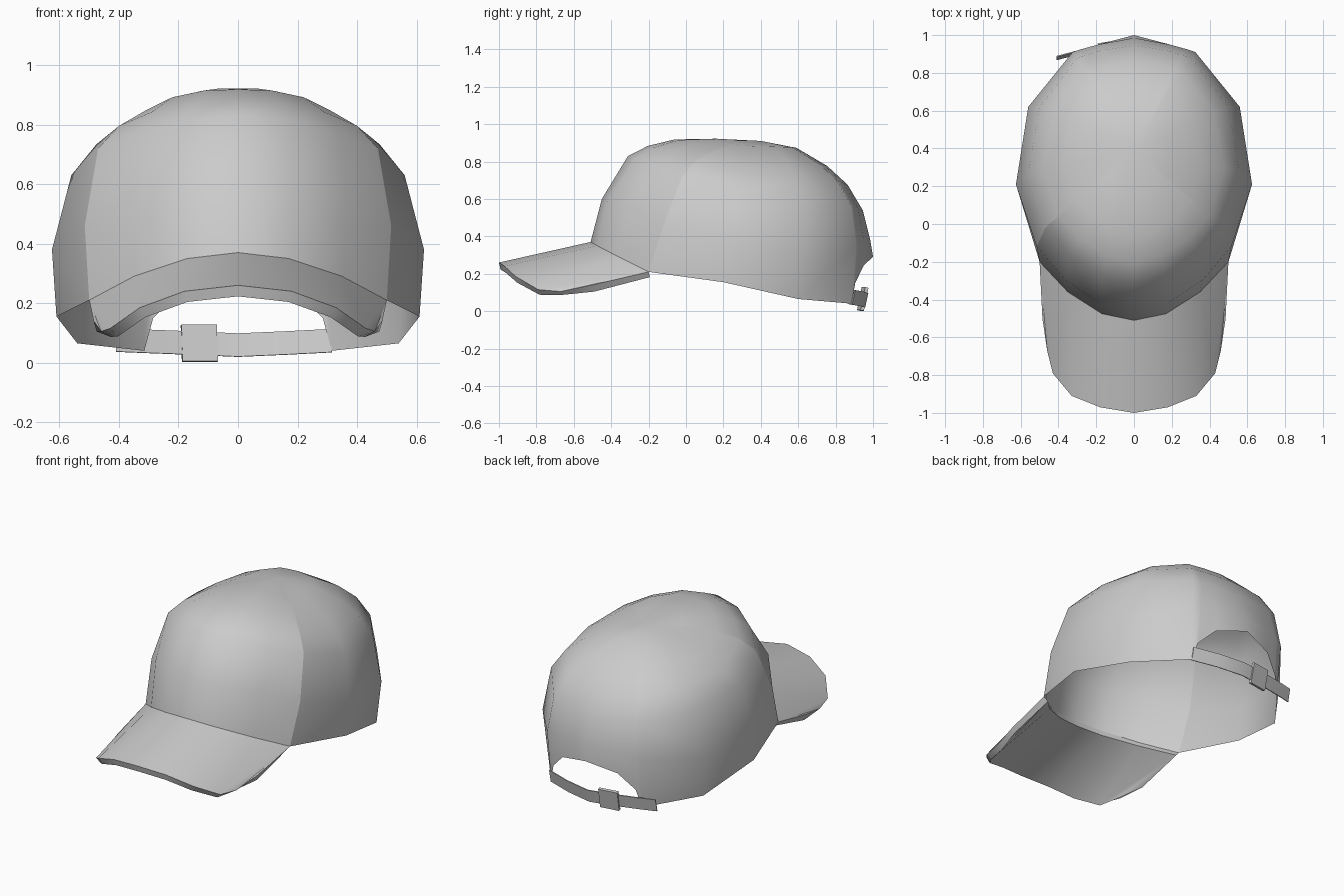
import bpy
from mathutils import Vector

if "Cube" in bpy.data.objects:
    bpy.data.objects.remove(bpy.data.objects["Cube"])


def build(name, verts, faces, mirror=False, thickness=0.0, offset=-1.0, angle=1.05):
    """Make a sheet, optionally mirrored and thickened, with smooth shading."""
    mesh = bpy.data.meshes.new(name)
    mesh.from_pydata([tuple(v) for v in verts], [], faces)
    mesh.update()
    if sum(p.normal.z * p.area for p in mesh.polygons) < 0:
        mesh.flip_normals()
    ob = bpy.data.objects.new(name, mesh)
    bpy.context.collection.objects.link(ob)
    if mirror:
        m = ob.modifiers.new("mirror", 'MIRROR')
        m.merge_threshold = 0.001
    if thickness:
        s = ob.modifiers.new("thickness", 'SOLIDIFY')
        s.thickness, s.offset = thickness, offset
    bpy.ops.object.select_all(action='DESELECT')
    ob.select_set(True)
    bpy.context.view_layer.objects.active = ob
    bpy.ops.object.convert(target='MESH')
    bpy.ops.object.shade_smooth_by_angle(angle=angle)
    return ob


# Half crown, front centre to back centre: rim, wall and crease point per column
COLUMNS = [
    ((0, -.51, .37), (0, -.45, .60), (0, -.31, .83)),
    ((.17, -.475, .35), (.18, -.42, .59), (.17, -.27, .815)),
    ((.35, -.36, .29), (.36, -.30, .56), (.34, -.16, .77)),
    ((.50, -.20, .21), (.515, -.12, .46), (.47, -.02, .72)),
    ((.61, .20, .155), (.625, .21, .38), (.56, .27, .63)),
    ((.54, .60, .065), (.56, .62, .32), (.50, .62, .60)),
    ((.315, .885, .04), (.325, .91, .35), (.30, .88, .57)),
    ((.285, .905, .15), (.28, .925, .36), (.25, .895, .56)),
    ((.19, .95, .245), (.19, .95, .38), (.17, .92, .55)),
    ((0, 1.0, .29), (0, .985, .38), (0, .945, .54)),
]
APEX = Vector((0, .40, .91))
# Dome rows: spread from apex, rise, additional rise of the front panel
DOME = [(.85, .37, .30), (.65, .64, .46), (.35, .90, .25)]
FRONT_LIFT = [1, .9, .5, .1] + [0] * 6


def crown_panel(name, first, last):
    verts, faces = [], []
    for i in range(first, last + 1):
        crease = Vector(COLUMNS[i][2])
        verts += COLUMNS[i]
        for spread, rise, extra in DOME:
            p = APEX.lerp(crease, spread)
            p.z = crease.z + (APEX.z - crease.z) * (rise + extra * FRONT_LIFT[i])
            verts.append(p)
    rows = 3 + len(DOME)
    top = len(verts)
    verts.append(APEX)
    for c in range(last - first):
        a, b = c * rows, (c + 1) * rows
        for r in range(rows - 1):
            faces.append((a + r, b + r, b + r + 1, a + r + 1))
        faces.append((a + rows - 1, b + rows - 1, top))
    build(name, verts, faces, mirror=True)


# Crown in two panels that meet at the side seams
crown_panel("crown_front_panel", 0, 3)
crown_panel("crown_back_panel", 3, 9)

# Brim: curved sheet from the front rim to the outer edge
inner = [COLUMNS[i][0] for i in range(4)]
outer = [(0, -1.0, .26), (.18, -.97, .24), (.33, -.91, .185),
         (.43, -.79, .115), (.46, -.67, .105), (.485, -.50, .14)]
faces = [(i, i + 1, i + 5, i + 4) for i in range(3)] + [(3, 8, 7), (3, 9, 8)]
build("brim", inner + outer, faces, mirror=True, thickness=.038, angle=.7)

# Rear strap with a loose tail past the left corner
path = [(.315, .885, .035), (.16, .93, .027), (0, .955, .02),
        (-.16, .93, .027), (-.315, .895, .033), (-.41, .87, .037)]
verts = []
for x, y, z in path:
    verts += [(x, y, z), (x, y + .017, z + .078)]
faces = [(2 * i, 2 * i + 2, 2 * i + 3, 2 * i + 1) for i in range(len(path) - 1)]
build("rear_strap", verts, faces, thickness=.006, offset=0, angle=.5)

# Buckle on the strap
bpy.ops.mesh.primitive_cube_add(size=1, location=(-.13, .945, .065),
                                rotation=(-.2, 0, .16))
buckle = bpy.context.object
buckle.name = "strap_buckle"
buckle.scale = (.12, .018, .125)
